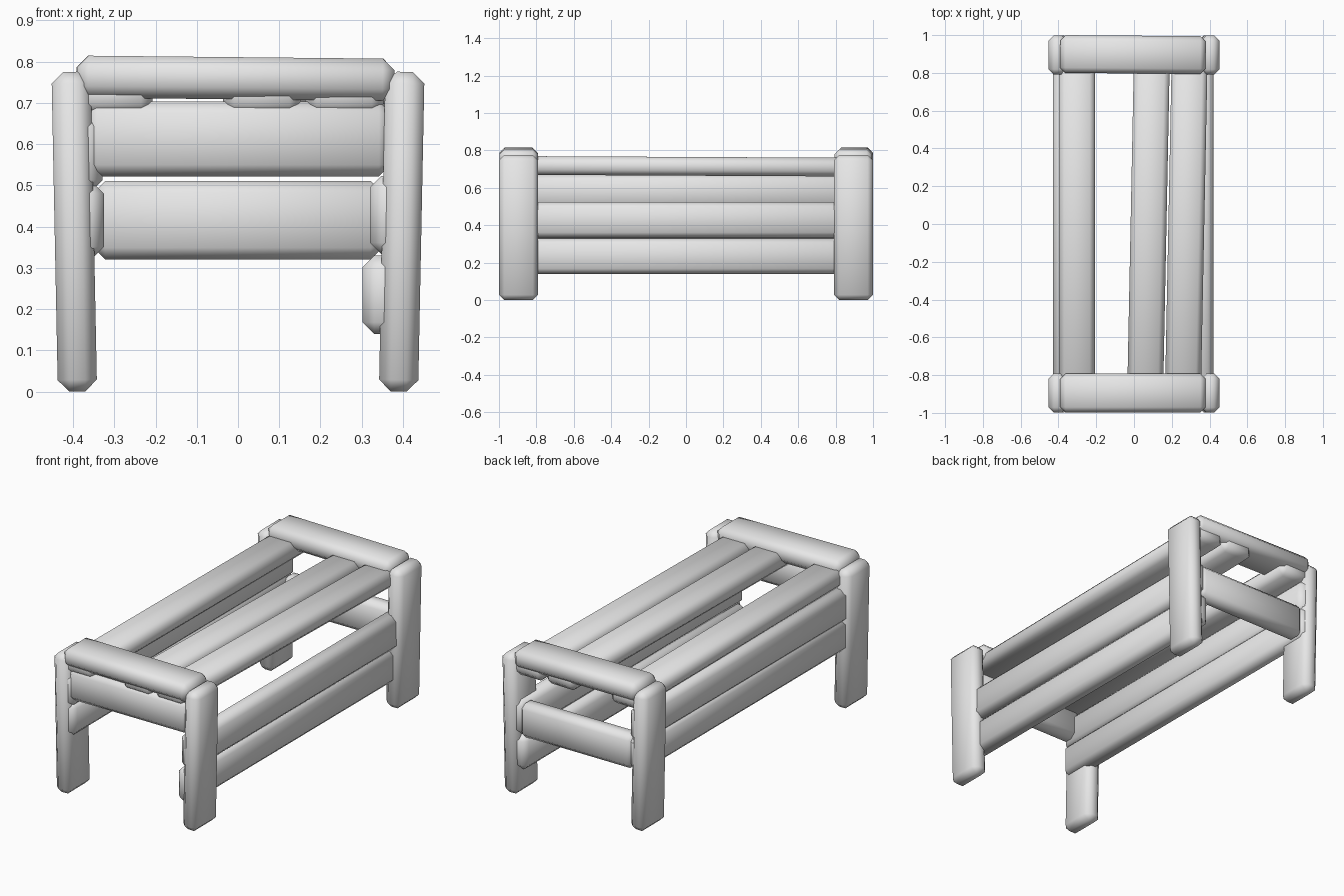
import bpy
import bmesh
from mathutils import Matrix, Euler

old = bpy.data.objects.get("Cube")
if old:
    bpy.data.objects.remove(old, do_unlink=True)

wood = bpy.data.materials.new("plain_grey")
wood.use_nodes = True
grey = (0.8, 0.8, 0.8, 1.0)
wood.diffuse_color = grey
wood.node_tree.nodes["Principled BSDF"].inputs["Base Color"].default_value = grey


def board(name, center, size, tilt=(0, 0, 0), chamfer=0.028):
    """Chamfered plank with soft shading, slightly tilted."""
    bm = bmesh.new()
    bmesh.ops.create_cube(bm, size=1.0, matrix=Matrix.Diagonal((*size, 1)))
    bmesh.ops.bevel(bm, geom=bm.edges[:], offset=chamfer, segments=1,
                    affect='EDGES')
    for face in bm.faces:
        face.smooth = True
    mesh = bpy.data.meshes.new(name)
    bm.to_mesh(mesh)
    bm.free()
    mesh.materials.append(wood)
    obj = bpy.data.objects.new(name, mesh)
    obj.location = center
    obj.rotation_euler = Euler(tilt)
    bpy.context.collection.objects.link(obj)
    return obj


# Legs splay outward a little toward the top
for end, y in (("front", -0.895), ("back", 0.895)):
    for side, s in (("left", 1), ("right", -1)):
        board(f"{end}_{side}_leg", (s * 0.397, y, 0.388),
              (0.095, 0.208, 0.775), (0, s * 0.02, 0))

# Top end rails
board("front_top_rail", (-0.006, -0.895, 0.76), (0.77, 0.205, 0.102),
      (0, 0.01, 0))
board("back_top_rail", (-0.006, 0.897, 0.76), (0.77, 0.2, 0.102),
      (0, 0.01, -0.008))

# End boards
board("front_end_board", (0, -0.93, 0.613), (0.74, 0.1, 0.182))
board("back_end_board", (0, 0.93, 0.416), (0.7, 0.1, 0.19))

# Top slats
for name, x, turn in (("right", -0.302, 0.0), ("middle", 0.077, -0.02),
                      ("left", 0.277, -0.02)):
    board(f"{name}_top_slat", (x, 0, 0.715), (0.19, 1.955, 0.1),
          (-0.005, 0, turn))

# Side slats
for name, x, z, height in (("left_lower", 0.352, 0.235, 0.19),
                           ("left_upper", 0.37, 0.428, 0.19),
                           ("right_lower", -0.375, 0.416, 0.185),
                           ("right_upper", -0.378, 0.578, 0.185)):
    board(f"{name}_side_slat", (x, 0, z), (0.1, 1.96, height))
